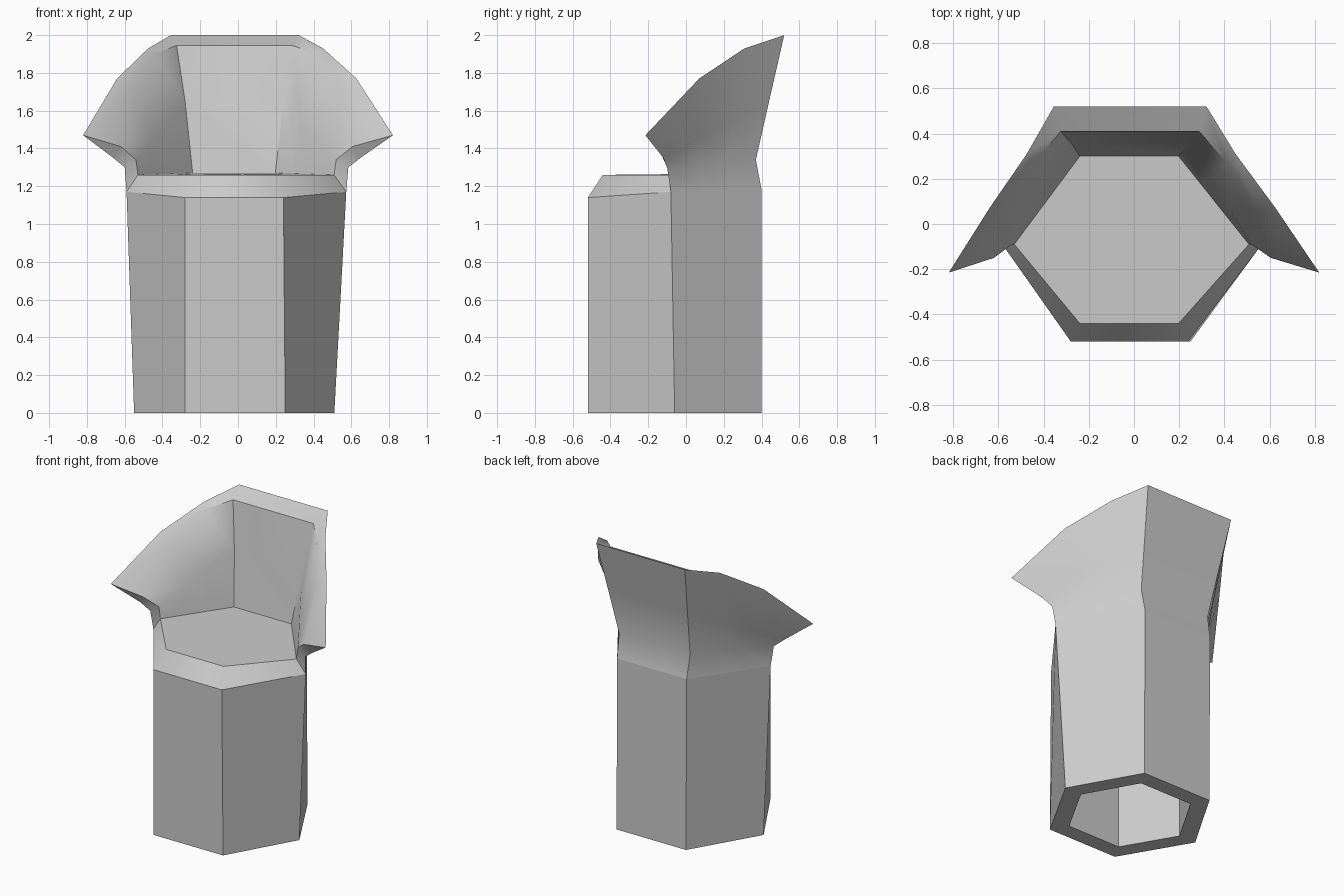
import bpy, bmesh, math
from mathutils import Vector

if "Cube" in bpy.data.objects:
    bpy.data.objects.remove(bpy.data.objects["Cube"])


def flip(p):
    # right-hand twin of a left-hand point (the hexagon leans slightly to -x)
    return Vector((-p[0] - 0.06 * (1 - abs(p[0]) / 0.82), p[1], p[2]))


def mirrored(half):
    # left half (side to back) -> full row running left, back, right
    half = [Vector(p) for p in half]
    return half + [flip(p) for p in reversed(half)]


def row(end, back, c2=None, c1=None):
    # four stations from the front end of the arm to the back corner
    e, b = Vector(end), Vector(back)
    return mirrored([e, c2 or e.lerp(b, 0.34), c1 or e.lerp(b, 0.67), b])


def strips(rows, closed=False):
    faces = []
    for a, b in zip(rows, rows[1:]):
        n = len(a)
        for i in range(n if closed else n - 1):
            j = (i + 1) % n
            faces.append((a[i], a[j], b[j], b[i]))
    return faces


def make(name, faces, angle):
    bm = bmesh.new()
    for f in faces:
        bm.faces.new([bm.verts.new(p) for p in f])
    bmesh.ops.remove_doubles(bm, verts=bm.verts, dist=0.0005)
    bmesh.ops.recalc_face_normals(bm, faces=bm.faces)
    me = bpy.data.meshes.new(name)
    bm.to_mesh(me)
    bm.free()
    ob = bpy.data.objects.new(name, me)
    bpy.context.collection.objects.link(ob)
    bpy.ops.object.select_all(action='DESELECT')
    ob.select_set(True)
    bpy.context.view_layer.objects.active = ob
    bpy.ops.object.shade_smooth_by_angle(angle=math.radians(angle))
    return ob


# hollow hexagonal pedestal
foot = [Vector(p) for p in [(-.55, -.06, 0), (-.28, .40, 0), (.25, .40, 0),
                            (.51, -.06, 0), (.25, -.52, 0), (-.28, -.52, 0)]]
waist = row((-.59, -.08, 1.17), (-.285, .40, 1.18))
front = mirrored([(-.28, -.52, 1.14)])
top = [waist[0], waist[3], waist[4], waist[7], front[1], front[0]]
centre = Vector((-.02, -.06, 0))
inner = [centre + (p - centre) * 0.76 for p in foot]
ceiling = [p + Vector((0, 0, 1.08)) for p in inner]
make("pedestal", strips([top, foot, inner, ceiling], True) + [ceiling], 25)

# seat with bevelled front edge
seat_edge = row((-.53, -.09, 1.26), (-.24, .30, 1.27))
lip = mirrored([(-.24, -.44, 1.26)])
outer_path = [waist[0], front[0], front[1], waist[-1]]
inner_path = [seat_edge[0], lip[0], lip[1], seat_edge[-1]]
make("seat", strips([outer_path, inner_path]) +
     [seat_edge + [lip[1], lip[0]]], 50)

# flared wraparound back: outer rows, rim, inner rows
outside = [
    waist,
    row((-.60, -.10, 1.30), (-.29, .37, 1.34)),
    row((-.66, -.12, 1.35), (-.32, .44, 1.65)),
    row((-.82, -.215, 1.47), (-.355, .52, 2.0),
        Vector((-.64, .07, 1.77)), Vector((-.475, .31, 1.93))),
]
inside = [
    row((-.62, -.15, 1.41), (-.325, .41, 1.945),
        Vector((-.57, .06, 1.72)), Vector((-.44, .27, 1.90))),
    row((-.54, -.09, 1.34), (-.28, .36, 1.65)),
    seat_edge,
]
shell = strips(outside + inside)
# close the arm fronts
for e in (0, -1):
    o = [r[e] for r in outside]
    i = [r[e] for r in reversed(inside)]
    shell += [(o[0], o[1], i[1], i[0]), (o[1], o[2], i[2], i[1]),
              (o[2], o[3], i[2])]
make("backrest", shell, 48)
